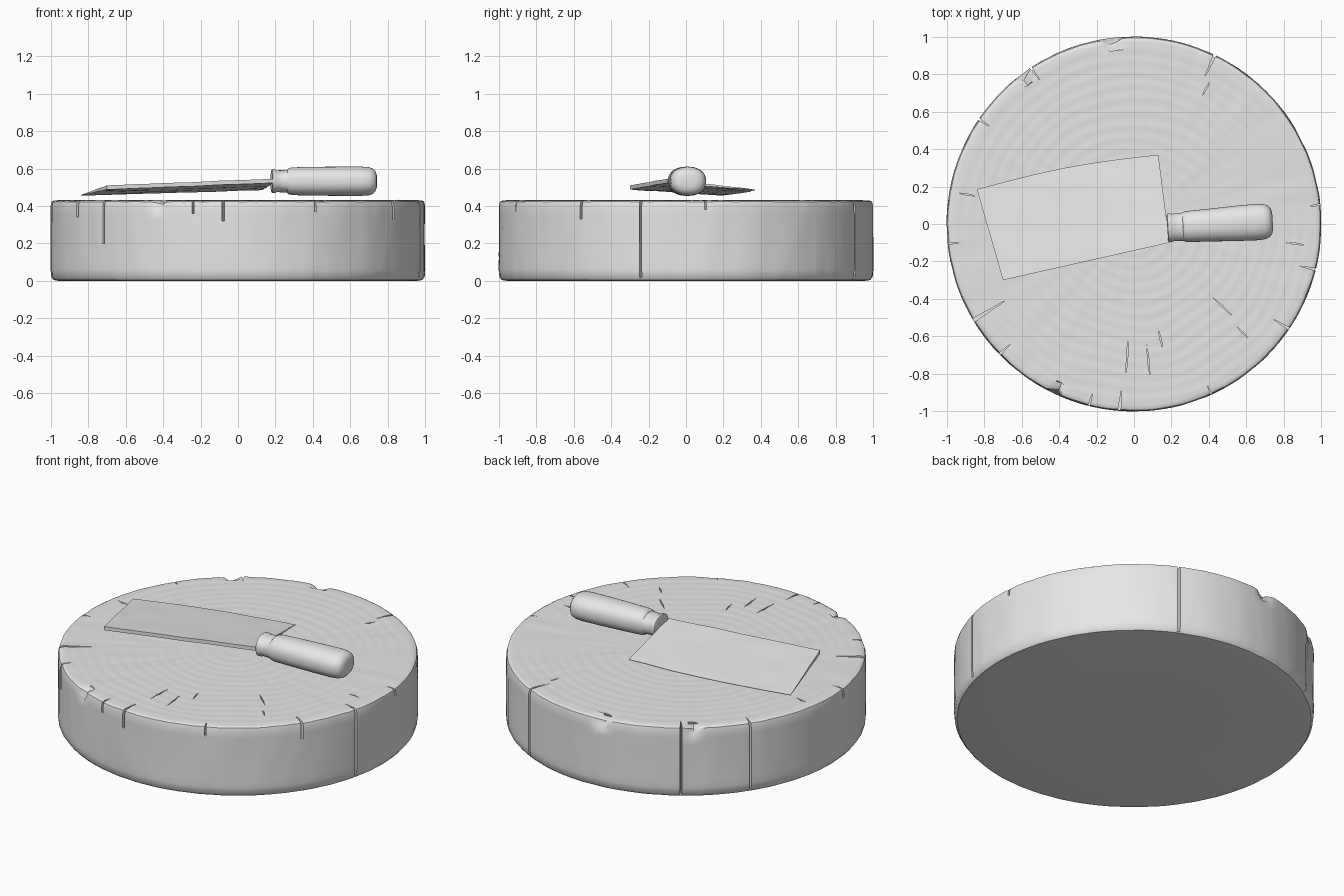
import bpy, bmesh, math, random
from mathutils import Vector, noise

random.seed(4)
old = bpy.data.objects.get("Cube")
if old:
    bpy.data.objects.remove(old, do_unlink=True)

grey = bpy.data.materials.new("plain_grey")
grey.use_nodes = True
grey.diffuse_color = (0.8, 0.8, 0.8, 1)
grey.node_tree.nodes["Principled BSDF"].inputs["Base Color"].default_value = (0.8, 0.8, 0.8, 1)


def make_object(name, bm):
    bmesh.ops.recalc_face_normals(bm, faces=bm.faces[:])
    mesh = bpy.data.meshes.new(name)
    bm.to_mesh(mesh)
    bm.free()
    mesh.materials.append(grey)
    obj = bpy.data.objects.new(name, mesh)
    bpy.context.collection.objects.link(obj)
    return obj


def activate(obj):
    bpy.ops.object.select_all(action='DESELECT')
    obj.select_set(True)
    bpy.context.view_layer.objects.active = obj


def smooth(obj, degrees):
    activate(obj)
    bpy.ops.object.shade_smooth_by_angle(angle=math.radians(degrees))


def loft(bm, loops):
    """Bridge equal-length point loops and cap both ends."""
    rows = [[bm.verts.new(p) for p in loop] for loop in loops]
    n = len(rows[0])
    for a, b in zip(rows, rows[1:]):
        for i in range(n):
            j = (i + 1) % n
            bm.faces.new((a[i], a[j], b[j], b[i]))
    bm.faces.new(rows[0])
    bm.faces.new(rows[-1])


# Round wooden block: lathed rings with faint grain on top and side
HEIGHT, SEGMENTS = 0.43, 192
CHIPS = [(97, 2.2), (127, 1.5), (-115, 1.2)]


def block_point(r, z, k):
    a = math.tau * k / SEGMENTS
    c, s = math.cos(a), math.sin(a)
    if z > 0.4:
        rings = math.sin(r * 95 + 3 * noise.noise(Vector((c * r * 3, s * r * 3, 0))))
        rays = noise.noise(Vector((c * 14, s * 14, r * 3)))
        z += 0.0012 * rings + 0.003 * rays * r
    if r > 0.95:
        r -= 0.006 * abs(noise.noise(Vector((c * 8, s * 8, z * 2))))
        if z > 0.38:
            for angle, size in CHIPS:
                gap = (math.degrees(a) - angle + 180) % 360 - 180
                bite = math.exp(-(gap / size) ** 2)
                r -= 0.03 * bite
                z -= 0.018 * bite
    return (r * c, r * s, z)


profile = [(0.03, 0), (0.5, 0), (0.96, 0), (0.985, 0.004), (0.998, 0.02)]
profile += [(1.002, 0.02 + 0.038 * i) for i in range(1, 11)]
profile += [(0.996, HEIGHT - 0.008), (0.985, HEIGHT - 0.001)]
profile += [(0.97 - 0.0188 * i, HEIGHT) for i in range(51)]
bm = bmesh.new()
loft(bm, [[block_point(r, z, k) for k in range(SEGMENTS)] for r, z in profile])
block = make_object("chopping_block", bm)

# Drying cracks: thin wedges cut into the rim and short slits on the top
# Each rim crack: angle, inward length, lowest height
RIM_CRACKS = [(64.5, 0.13, 0.01), (123.5, 0.08, 0.01), (146, 0.07, 0.01),
              (-14, 0.09, 0.02), (-34, 0.1, 0.33), (-65.5, 0.05, 0.37),
              (-94.6, 0.12, 0.32), (-104, 0.07, 0.36), (-136, 0.08, 0.2),
              (-149, 0.2, 0.34), (-174, 0.07, 0.37), (6, 0.06, 0.38)]
# Each top slit: angle, inner radius, outer radius
TOP_SLITS = [(-93, 0.62, 0.8), (-84, 0.65, 0.82), (-43, 0.57, 0.72),
             (-45, 0.78, 0.86), (62, 0.78, 0.86), (170, 0.86, 0.95),
             (-77, 0.58, 0.68), (-7, 0.82, 0.92)]


def cut_prism(bm, angle, plan, low):
    a = math.radians(angle)
    c, s = math.cos(a), math.sin(a)
    loft(bm, [[(x * c - y * s, x * s + y * c, z) for x, y in plan]
              for z in (low, HEIGHT + 0.03)])


bm = bmesh.new()
for angle, length, low in RIM_CRACKS:
    w = 0.006 + 0.03 * length
    bend = random.uniform(-0.006, 0.006)
    cut_prism(bm, angle, [(1 - length, bend), (1.03, -w), (1.03, w)], low)
for angle, inner, outer in TOP_SLITS:
    mid = (inner + outer) / 2
    cut_prism(bm, angle, [(inner, 0), (mid, -0.004), (outer, 0), (mid, 0.004)], HEIGHT - 0.015)
cutter = make_object("crack_cutter", bm)
cutter.hide_render = True
cut = block.modifiers.new("cracks", 'BOOLEAN')
cut.operation = 'DIFFERENCE'
cut.solver = 'EXACT'
cut.object = cutter
activate(block)
bpy.ops.object.modifier_apply(modifier=cut.name)
bpy.data.objects.remove(cutter, do_unlink=True)
smooth(block, 40)

# Blade: tilted slab, thick along the spine and thin along the bowed edge
TIP_EDGE, HEEL_EDGE = Vector((-0.84, 0.185, 0.458)), Vector((0.13, 0.37, 0.487))
TIP_SPINE, HEEL_SPINE = Vector((-0.7, -0.3, 0.51)), Vector((0.19, -0.1, 0.545))


def blade_point(u, v, under):
    p = TIP_SPINE.lerp(HEEL_SPINE, u).lerp(TIP_EDGE.lerp(HEEL_EDGE, u), v)
    p.y += 0.025 * v * math.sin(math.pi * u)
    p.z += 0.003 * noise.noise(Vector((u * 5, v * 4, 2)))
    if under:
        p.z -= 0.003 + 0.019 * (1 - v)
    return p


ACROSS, ALONG = 12, 24
bm = bmesh.new()
loops = []
for i in range(ALONG + 1):
    u = i / ALONG
    over = [blade_point(u, j / ACROSS, False) for j in range(ACROSS + 1)]
    below = [blade_point(u, j / ACROSS, True) for j in range(ACROSS + 1)]
    loops.append(over + below[::-1])
loft(bm, loops)
smooth(make_object("cleaver_blade", bm), 30)

# Handle: collar, neck and rounded grip; stations are x, half width, half height
STATIONS = [(0.178, 0.066, 0.054), (0.182, 0.076, 0.064), (0.198, 0.077, 0.064),
            (0.206, 0.073, 0.058), (0.262, 0.075, 0.061), (0.268, 0.079, 0.069),
            (0.29, 0.083, 0.074), (0.4, 0.087, 0.077), (0.55, 0.094, 0.078),
            (0.66, 0.097, 0.078), (0.7, 0.093, 0.075), (0.722, 0.083, 0.067),
            (0.735, 0.066, 0.052), (0.741, 0.04, 0.032)]


def handle_loop(x, half_y, half_z, sides=40):
    loop = []
    for k in range(sides):
        a = math.tau * k / sides
        c, s = math.cos(a), math.sin(a)
        # slightly squared oval section
        y = math.copysign(abs(c) ** 0.9, c) * half_y
        z = math.copysign(abs(s) ** 0.9, s) * half_z
        loop.append((x - 0.065 * y, -0.02 + 0.065 * (x - 0.19) + y, 0.532 + z))
    return loop


bm = bmesh.new()
loft(bm, [handle_loop(*station) for station in STATIONS])
smooth(make_object("cleaver_handle", bm), 40)
